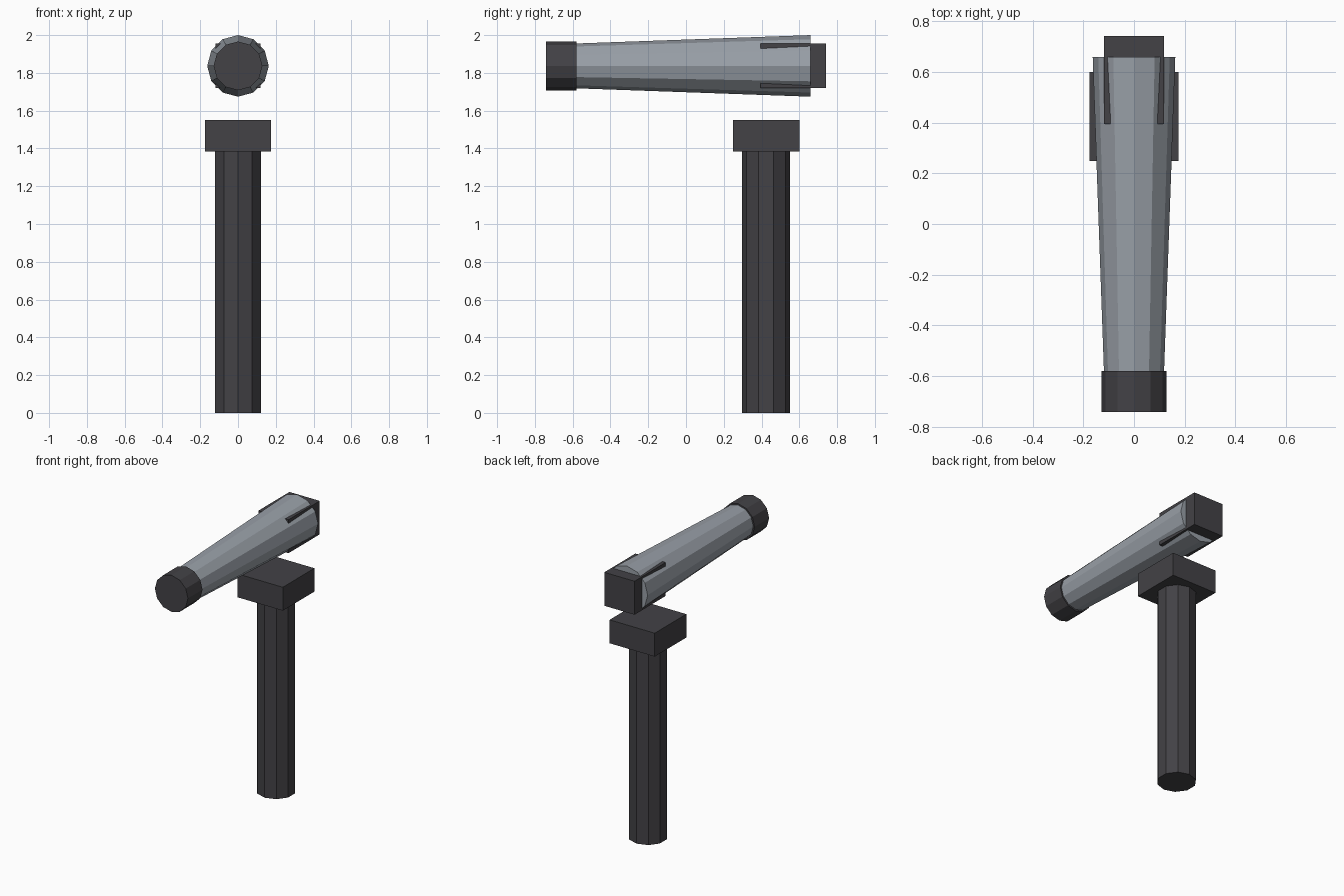
import bpy
import bmesh
from math import sin, cos, pi
from mathutils import Vector

default = bpy.data.objects.get("Cube")
if default:
    bpy.data.objects.remove(default, do_unlink=True)


def make_material(name, rgb):
    mat = bpy.data.materials.new(name)
    mat.use_nodes = True
    colour = (*rgb, 1)
    mat.diffuse_color = colour
    mat.node_tree.nodes["Principled BSDF"].inputs["Base Color"].default_value = colour
    return mat


dark = make_material("dark grey", (0.056, 0.054, 0.061))
steel = make_material("steel grey", (0.32, 0.35, 0.39))


def finish(name, bm, mat):
    bmesh.ops.recalc_face_normals(bm, faces=bm.faces)
    mesh = bpy.data.meshes.new(name)
    bm.to_mesh(mesh)
    bm.free()
    mesh.materials.append(mat)
    obj = bpy.data.objects.new(name, mesh)
    bpy.context.collection.objects.link(obj)
    return obj


def prism(name, mat, sides, start, end, r_start, r_end, side_axis, up_axis):
    """Capped tapered prism; the first corner of each ring lies on up_axis."""
    bm = bmesh.new()
    u, v = Vector(side_axis), Vector(up_axis)
    rings = []
    for centre, radius in ((start, r_start), (end, r_end)):
        angles = [2 * pi * i / sides for i in range(sides)]
        rings.append([bm.verts.new(Vector(centre) + radius * (u * sin(a) + v * cos(a)))
                      for a in angles])
    low, high = rings
    for i in range(sides):
        j = (i + 1) % sides
        bm.faces.new((low[i], low[j], high[j], high[i]))
    bm.faces.new(low)
    bm.faces.new(high)
    return finish(name, bm, mat)


def box(name, mat, low, high):
    bm = bmesh.new()
    bmesh.ops.create_cube(bm, size=1)
    low, high = Vector(low), Vector(high)
    bmesh.ops.scale(bm, vec=high - low, verts=bm.verts)
    bmesh.ops.translate(bm, vec=(low + high) / 2, verts=bm.verts)
    return finish(name, bm, mat)


X, Y, Z = (1, 0, 0), (0, 1, 0), (0, 0, 1)
axis_z = 1.837   # height of the tube's centre line
post_y = 0.424   # depth of the post

# Upright post and its square head
prism("post", dark, 10, (0, post_y, 0), (0, post_y, 1.39), 0.127, 0.127, X, Y)
box("post_head", dark, (-0.176, post_y - 0.176, 1.385), (0.176, post_y + 0.176, 1.55))

# Tapered tube with a round front cap
prism("tube", steel, 12, (0, -0.60, axis_z), (0, 0.66, axis_z), 0.118, 0.163, X, Z)
prism("front_cap", dark, 12, (0, -0.742, axis_z), (0, -0.58, axis_z), 0.129, 0.129, X, Z)

# Square rear block whose long edges break through the tube wall
h = 0.118
box("rear_block", dark, (-h, 0.395, axis_z - h), (h, 0.742, axis_z + h))
